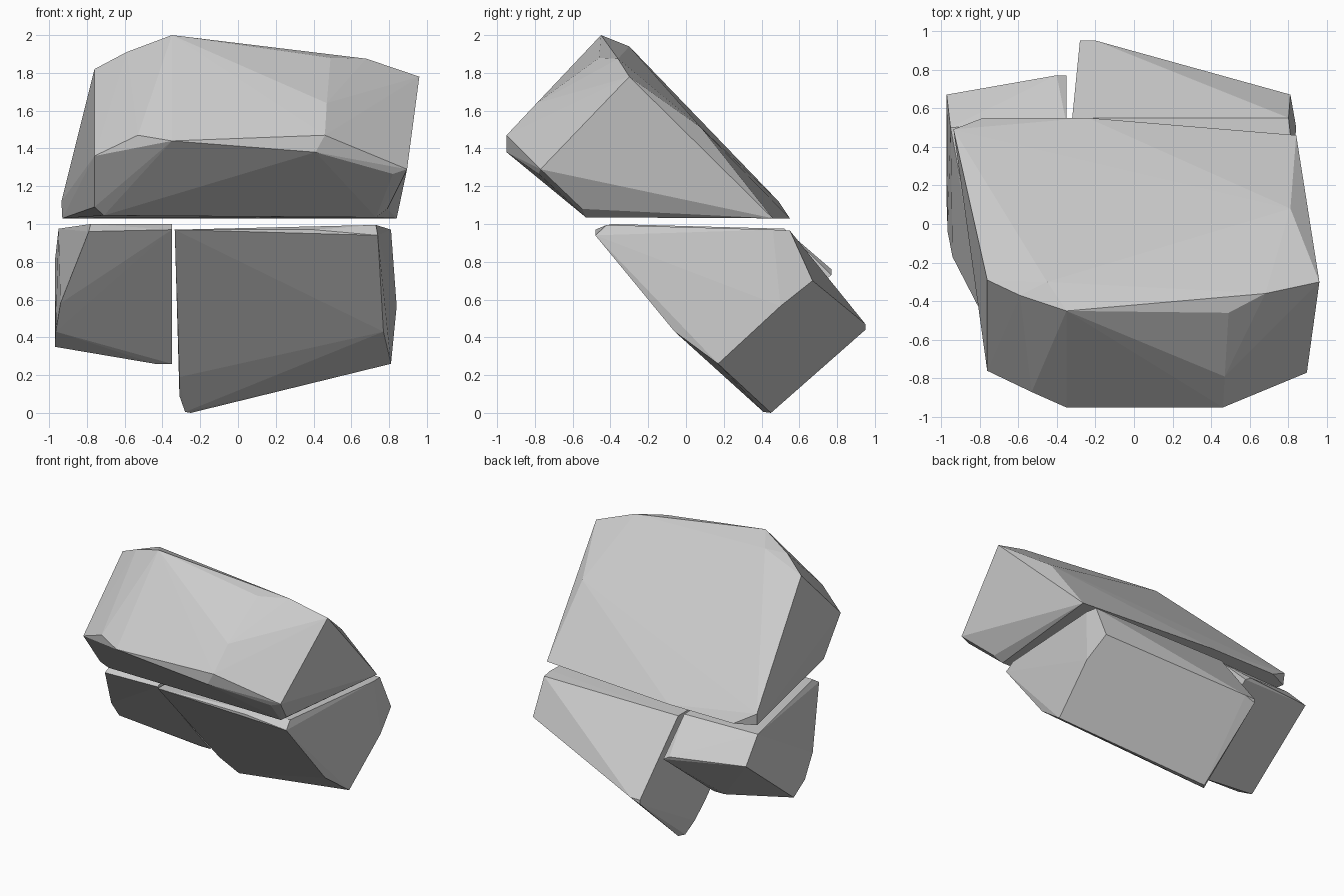
import bpy, bmesh


def rock(name, corners):
    """Chiselled flat-faced stone: the convex hull of its corner points."""
    bm = bmesh.new()
    for c in corners:
        bm.verts.new(c)
    hull = bmesh.ops.convex_hull(bm, input=bm.verts[:])
    loose = {g for g in hull["geom_interior"] + hull["geom_unused"]
             if isinstance(g, bmesh.types.BMVert)}
    bmesh.ops.delete(bm, geom=list(loose), context='VERTS')
    bmesh.ops.recalc_face_normals(bm, faces=bm.faces[:])
    mesh = bpy.data.meshes.new(name)
    bm.to_mesh(mesh)
    bm.free()
    obj = bpy.data.objects.new(name, mesh)
    bpy.context.collection.objects.link(obj)
    return obj


# Large leaning stone on top
rock("upper_rock", [
    # crest
    (-.35, -.45, 2), (-.59, -.37, 1.91), (-.76, -.29, 1.82), (-.45, -.30, 1.94),
    (.49, -.46, 1.88), (.68, -.36, 1.875), (.96, -.30, 1.78), (.81, .08, 1.51),
    # front brow
    (-.76, -.76, 1.36), (-.53, -.87, 1.47), (-.35, -.95, 1.44), (.41, -.95, 1.38),
    (.46, -.95, 1.47), (.47, -.79, 1.64), (.895, -.77, 1.29), (.82, -.78, 1.265),
    # foot
    (-.76, -.56, 1.09), (-.71, -.53, 1.045), (.73, -.53, 1.035), (.79, -.55, 1.08),
    (.84, .46, 1.03), (-.24, .55, 1.03), (-.78, .55, 1.03), (-.93, .48, 1.03),
    (-.935, .49, 1.12),
])

# Big lower slab, leaning backwards
rock("lower_rock_large", [
    # top end
    (-.335, -.48, .97), (.40, -.48, .97), (.74, -.48, .94), (.73, -.42, .995),
    (.81, .46, .97), (.80, .55, .965), (-.32, .55, .965),
    # right side and lower end
    (.77, -.06, .43), (.81, .17, .26), (.84, .50, .565), (.81, .67, .70),
    (-.20, .95, .47), (-.28, .95, .47), (-.28, .95, .44),
    # bottom tip
    (-.31, .22, .19), (-.31, .34, .09), (-.28, .41, .005), (-.25, .45, 0),
])

# Smaller lower slab beside it
rock("lower_rock_small", [
    (-.35, -.40, 1), (-.78, -.40, 1), (-.79, -.46, .96), (-.35, -.46, .97),
    (-.95, .50, .975), (-.35, .52, .975),
    (-.94, -.17, .58), (-.965, -.04, .43), (-.97, .10, .35),
    (-.44, .17, .26), (-.35, .17, .26),
    (-.97, .67, .80), (-.40, .77, .76), (-.35, .77, .73),
])
